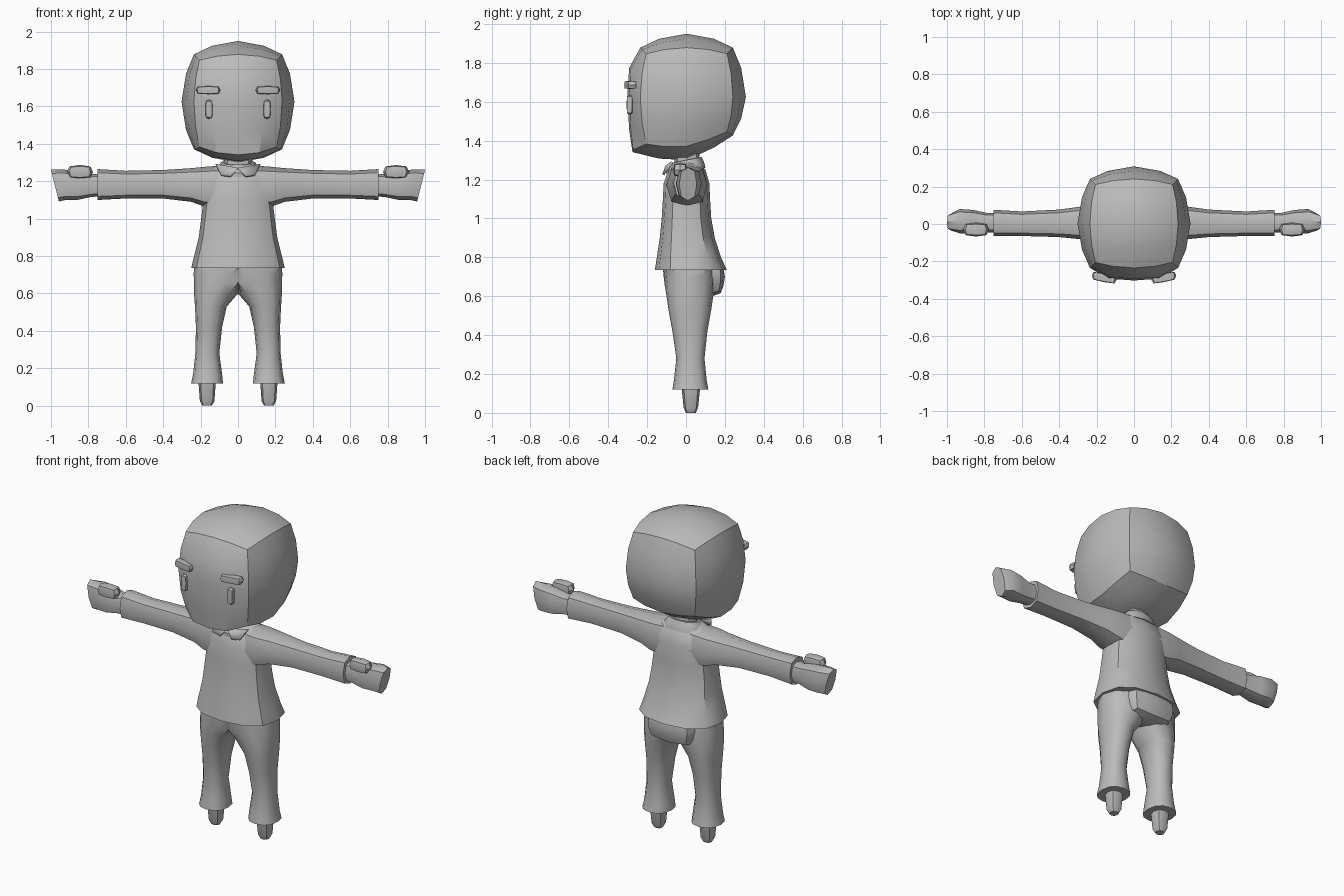
import bpy, bmesh, math
from mathutils import Vector

if "Cube" in bpy.data.objects:
    bpy.data.objects.remove(bpy.data.objects["Cube"])

GREY = bpy.data.materials.new("plain_grey")
GREY.diffuse_color = (0.5, 0.5, 0.5, 1)
GREY.use_nodes = True
GREY.node_tree.nodes["Principled BSDF"].inputs["Base Color"].default_value = GREY.diffuse_color


def finish(name, bm, mirror=False, angle=38):
    """Smooth shading with sharp edges, one material, optional mirror."""
    bmesh.ops.recalc_face_normals(bm, faces=bm.faces[:])
    if mirror:  # drop walls lying on the mirror plane
        inner = [f for f in bm.faces if all(abs(v.co.x) < 1e-4 for v in f.verts)]
        bmesh.ops.delete(bm, geom=inner, context='FACES')
    for f in bm.faces:
        f.smooth = True
    for e in bm.edges:
        if len(e.link_faces) == 2 and e.calc_face_angle(0) > math.radians(angle):
            e.smooth = False
    me = bpy.data.meshes.new(name)
    bm.to_mesh(me)
    bm.free()
    me.materials.append(GREY)
    ob = bpy.data.objects.new(name, me)
    bpy.context.collection.objects.link(ob)
    if mirror:
        ob.modifiers.new("mirror", 'MIRROR')
    return ob


def ring(n, a0, a1, b0, b1, power=2.4):
    """Rounded-square outline filling the box a0..a1 by b0..b1."""
    pts = []
    for i in range(n):
        t = 2 * math.pi * i / n
        c, s = math.cos(t), math.sin(t)
        u = math.copysign(abs(c) ** (2 / power), c) if abs(c) > 1e-6 else 0
        w = math.copysign(abs(s) ** (2 / power), s) if abs(s) > 1e-6 else 0
        pts.append(((a0 + a1) / 2 + u * (a1 - a0) / 2, (b0 + b1) / 2 + w * (b1 - b0) / 2))
    return pts


def loft(name, rings, mirror=False, angle=38, cap=True):
    bm = bmesh.new()
    rows = [[bm.verts.new(p) for p in r] for r in rings]
    for a, b in zip(rows, rows[1:]):
        for i in range(len(a)):
            j = (i + 1) % len(a)
            bm.faces.new((a[i], a[j], b[j], b[i]))
    if cap:
        bm.faces.new(rows[0])
        bm.faces.new(rows[-1])
    return finish(name, bm, mirror, angle)


def along_z(n, z, x0, x1, y0, y1, power=2.4, clamp=False):
    return [(max(x, 0) if clamp else x, y, z) for x, y in ring(n, x0, x1, y0, y1, power)]


def along_x(n, x, z0, z1, y0, y1, shear=0):
    return [(x + shear * (z - 1.18), y, z) for y, z in ring(n, y0, y1, z0, z1, 2.6)]


def rounded_box(name, centre, half, seg=2, cube=0.25, mirror=False, warp=None, angle=38):
    """Subdivided cube blended toward a sphere."""
    bm = bmesh.new()
    bmesh.ops.create_cube(bm, size=2)
    bmesh.ops.subdivide_edges(bm, edges=bm.edges[:], cuts=seg - 1, use_grid_fill=True)
    for v in bm.verts:
        p = v.co.copy()
        q = p.normalized() * (1 - cube) + p * cube
        if warp:
            q = warp(p, q)
        v.co = Vector(centre) + Vector((q.x * half[0], q.y * half[1], q.z * half[2]))
    return finish(name, bm, mirror, angle)


# Head: flat face, jaw rising toward the back
def head_shape(p, q):
    if p.y < -0.99 and p.z < 0.9 and abs(q.x) < 0.65:
        q.y = q.y * 0.4 - 0.6
    if q.z < 0:
        q.z *= 1 - (0.28 if q.y > 0 else 0.13) * q.y
        q.z = max(q.z, -1)
    return q


rounded_box("head", (0, 0.003, 1.625), (0.302, 0.305, 0.325), 4, 0.25, warp=head_shape, angle=30)


# Eyes and eyebrows
def brow_bend(p, q):
    q.y += q.x * 0.5
    return q


rounded_box("eyes", (0.155, -0.29, 1.585), (0.02, 0.016, 0.052), 2, 0.45, True)
rounded_box("eyebrows", (0.16, -0.287, 1.687), (0.066, 0.024, 0.022), 2, 0.5, True, brow_bend)

# Neck and folded collar with two front points
loft("neck", [along_z(8, z, -0.075, 0.075, -0.06, 0.07) for z in (1.24, 1.37)])
collar = []
for z, w, y0, y1 in ((1.24, 0.13, -0.10, 0.10), (1.265, 0.125, -0.10, 0.095), (1.30, 0.09, -0.065, 0.08)):
    collar.append([(x, y, zz + 0.2 * y) for x, y, zz in along_z(12, z, -w, w, y0, y1)])
loft("collar", collar)
bm = bmesh.new()
bm.faces.new([bm.verts.new(p) for p in ((0.0, -0.105, 1.272), (0.12, -0.075, 1.293),
                                        (0.09, -0.118, 1.235), (0.04, -0.122, 1.228))])
tips = finish("collar_points", bm, True)
tips.modifiers.new("thickness", 'SOLIDIFY').thickness = 0.012

# Shirt body, flared at the hem
body = [(0.735, 0.25, -0.16, 0.21), (0.80, 0.235, -0.15, 0.18), (0.90, 0.21, -0.135, 0.148),
        (1.0, 0.197, -0.125, 0.13), (1.08, 0.187, -0.12, 0.125), (1.18, 0.19, -0.115, 0.12),
        (1.25, 0.17, -0.09, 0.10), (1.29, 0.10, -0.06, 0.07)]
loft("shirt_body", [along_z(12, z, -w, w, y0, y1, 2.5) for z, w, y0, y1 in body])

# Sleeves
sleeve = [(0.08, 1.05, 1.285, -0.10, 0.11), (0.18, 1.065, 1.277, -0.10, 0.11),
          (0.25, 1.09, 1.27, -0.085, 0.098), (0.40, 1.108, 1.26, -0.07, 0.077),
          (0.60, 1.108, 1.256, -0.064, 0.067), (0.75, 1.10, 1.265, -0.064, 0.076)]
loft("sleeves", [along_x(8, *r) for r in sleeve], True, 46)

# Mitten hands with thumbs
hand = [(0.74, 1.12, 1.24, -0.045, 0.06), (0.79, 1.115, 1.238, -0.045, 0.06),
        (0.86, 1.10, 1.255, -0.053, 0.075), (0.93, 1.10, 1.263, -0.05, 0.08, 0.1),
        (0.98, 1.092, 1.262, -0.035, 0.055, 0.25)]
loft("hands", [along_x(8, *r) for r in hand], True, 46)
rounded_box("thumbs", (0.845, -0.03, 1.25), (0.07, 0.037, 0.037), 2, 0.3, True)

# Trousers: each leg merges with the other above the crotch
leg = [(0.12, 0.08, 0.25, -0.07, 0.115), (0.17, 0.085, 0.24, -0.062, 0.106),
       (0.28, 0.10, 0.228, -0.05, 0.095), (0.42, 0.085, 0.225, -0.07, 0.11),
       (0.53, 0.06, 0.23, -0.09, 0.13), (0.60, 0.0, 0.235, -0.10, 0.14),
       (0.66, -0.09, 0.235, -0.11, 0.15), (0.70, -0.17, 0.237, -0.115, 0.155),
       (0.76, -0.235, 0.235, -0.12, 0.155)]
loft("trousers", [along_z(12, *r, 2.4, True) for r in leg], True, 40)
rounded_box("trouser_seat", (0, 0.095, 0.70), (0.165, 0.105, 0.105), 4, 0.3)

# Feet
foot = [(0.0, 0.025, 0.025), (0.025, 0.039, 0.037), (0.15, 0.048, 0.05)]
loft("feet", [along_z(8, z, 0.165 - w, 0.165 + w, 0.025 - d, 0.025 + d) for z, w, d in foot], True)
